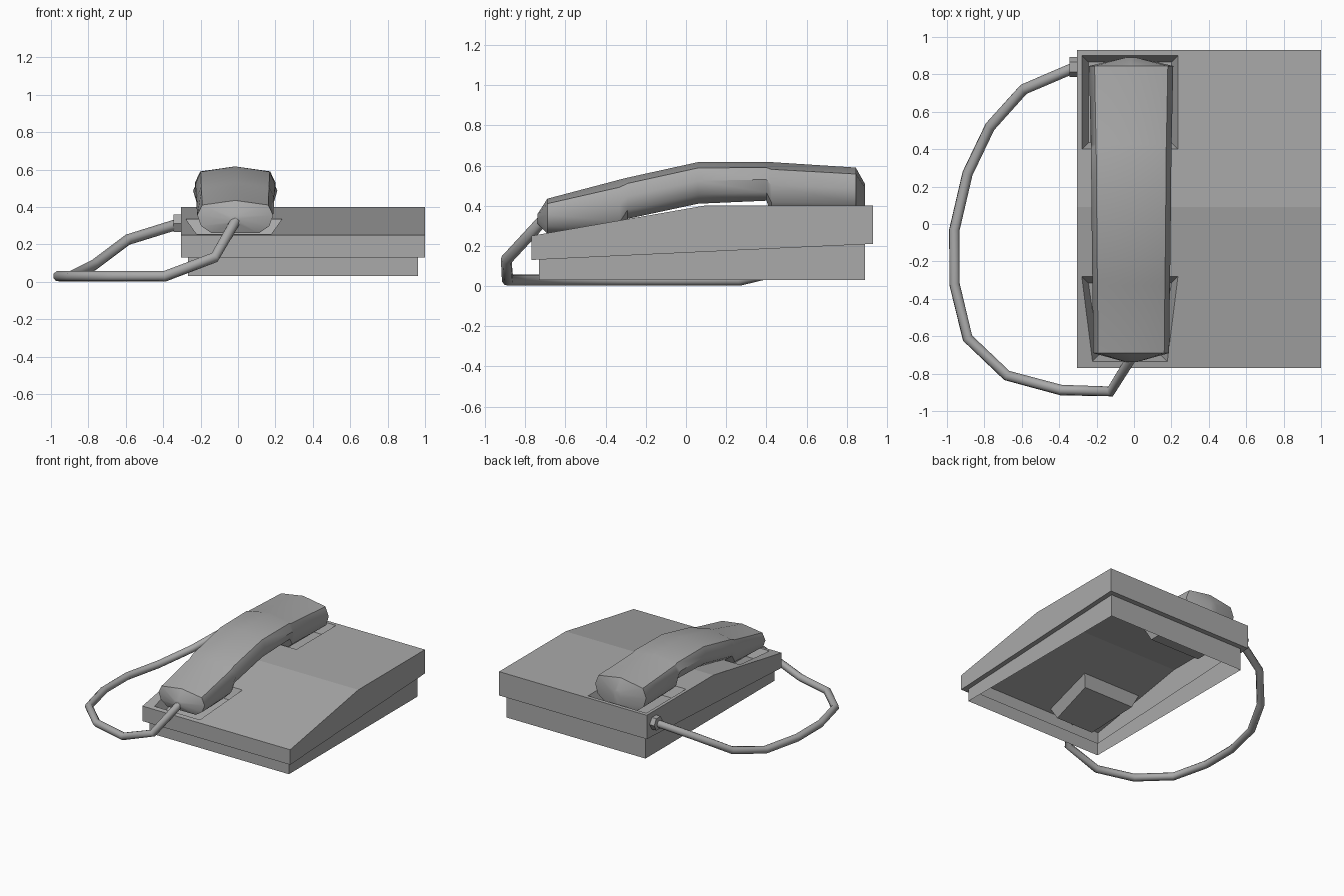
import bpy, bmesh, math
from mathutils import Vector

cube = bpy.data.objects.get("Cube")
if cube:
    bpy.data.objects.remove(cube, do_unlink=True)

grey = bpy.data.materials.new("plain_grey")
grey.use_nodes = True
grey.diffuse_color = (0.4, 0.4, 0.4, 1)
grey.node_tree.nodes["Principled BSDF"].inputs["Base Color"].default_value = (0.4, 0.4, 0.4, 1)


def finish(name, bm, smooth=None, recalc=True):
    if recalc:
        bmesh.ops.recalc_face_normals(bm, faces=bm.faces)
    mesh = bpy.data.meshes.new(name)
    bm.to_mesh(mesh)
    bm.free()
    mesh.materials.append(grey)
    obj = bpy.data.objects.new(name, mesh)
    bpy.context.collection.objects.link(obj)
    if smooth:
        bpy.ops.object.select_all(action='DESELECT')
        obj.select_set(True)
        bpy.context.view_layer.objects.active = obj
        bpy.ops.object.shade_smooth_by_angle(angle=math.radians(smooth))
    return obj


def bridge(bm, a, b, closed=True):
    n = len(a)
    for i in range(n if closed else n - 1):
        j = (i + 1) % n
        bm.faces.new((a[i], a[j], b[j], b[i]))


# Housing: hollow shell with a sloped front, a flat rear and a recessed skirt
LEFT, RIGHT, FRONT, BACK, CREASE = 1.0, -0.305, -0.77, 0.93, 0.09


def top_z(y):
    return 0.25 + 0.15 * min(1, (y - FRONT) / (CREASE - FRONT))


def seam_z(y):
    return 0.13 + 0.08 * (y - FRONT) / (BACK - FRONT)


bm = bmesh.new()


def ring(inset, height):
    x0, x1, y0, y1 = RIGHT + inset, LEFT - inset, FRONT + inset, BACK - inset
    pts = [(x0, y0), (x1, y0), (x1, CREASE), (x1, y1), (x0, y1), (x0, CREASE)]
    return [bm.verts.new((x, y, height(y))) for x, y in pts]


rings = [ring(0.038, lambda y: 0.03), ring(0.038, seam_z), ring(0, seam_z), ring(0, top_z)]
for lower, upper in zip(rings, rings[1:]):
    bridge(bm, lower, upper)


def cradle_well(panel, y0, half0, y1, half1):
    """Opens a tapered well in one top panel."""
    cx, depth, slant = -0.022, 0.085, 0.035
    rim, floor = [], []
    for y, half, sx, sy in ((y0, half0, -1, 1), (y0, half0, 1, 1),
                            (y1, half1, 1, -1), (y1, half1, -1, -1)):
        rim.append(bm.verts.new((cx + sx * half, y, top_z(y))))
        fy = y + sy * slant
        floor.append(bm.verts.new((cx + sx * (half - slant), fy, top_z(fy) - depth)))
    bridge(bm, panel, rim)
    bridge(bm, rim, floor)
    bm.faces.new(floor)


top = rings[-1]
cradle_well([top[0], top[1], top[2], top[5]], -0.735, 0.2, -0.28, 0.257)
cradle_well([top[5], top[2], top[3], top[4]], 0.4, 0.257, 0.9, 0.257)
finish("housing", bm)

# Handset: cross-sections lofted from mouthpiece to earpiece
stations = [  # y, half width, top, bottom
    (-0.738, 0.03, 0.36, 0.31),
    (-0.69, 0.203, 0.435, 0.26),
    (-0.33, 0.207, 0.53, 0.26),
    (-0.29, 0.208, 0.54, 0.335),
    (0.06, 0.212, 0.617, 0.41),
    (0.40, 0.215, 0.617, 0.425),
    (0.425, 0.216, 0.617, 0.36),
    (0.845, 0.225, 0.59, 0.36),
    (0.89, 0.03, 0.51, 0.38),
]
half_section = [(0.87, 0.86), (1, 0.55), (0.9, 0.22), (0.62, 0)]
section = [(0, 1)] + half_section + [(-x, z) for x, z in reversed(half_section)]
bm = bmesh.new()
loops = [[bm.verts.new((-0.015 + w * fx, y, lo + (hi - lo) * fz)) for fx, fz in section]
         for y, w, hi, lo in stations]
for a, b in zip(loops, loops[1:]):
    bridge(bm, a, b)
bm.faces.new(loops[0])
bm.faces.new(loops[-1])
finish("handset", bm, smooth=42)

# Cord: round tube lying on the table between the socket and the mouthpiece
path = [(-0.31, 0.84, 0.312), (-0.59, 0.72, 0.225), (-0.77, 0.52, 0.09),
        (-0.89, 0.27, 0.03), (-0.96, -0.03, 0.03), (-0.96, -0.32, 0.03),
        (-0.89, -0.61, 0.03), (-0.68, -0.81, 0.03), (-0.39, -0.888, 0.03),
        (-0.125, -0.895, 0.13), (-0.01, -0.71, 0.33)]
curve = bpy.data.curves.new("cord", 'CURVE')
curve.dimensions = '3D'
curve.bevel_depth = 0.029
curve.bevel_resolution = 2
curve.use_fill_caps = True
spline = curve.splines.new('POLY')
spline.points.add(len(path) - 1)
for point, co in zip(spline.points, path):
    point.co = (*co, 1)
curve.materials.append(grey)
bpy.context.collection.objects.link(bpy.data.objects.new("cord", curve))

# Cord socket: hexagonal nut on the right side
bm = bmesh.new()
bmesh.ops.create_cone(bm, cap_ends=True, segments=6, radius1=0.054, radius2=0.054, depth=0.04)
socket = finish("cord_socket", bm)
socket.rotation_euler = (0, math.pi / 2, 0)
socket.location = (-0.325, 0.84, 0.312)
